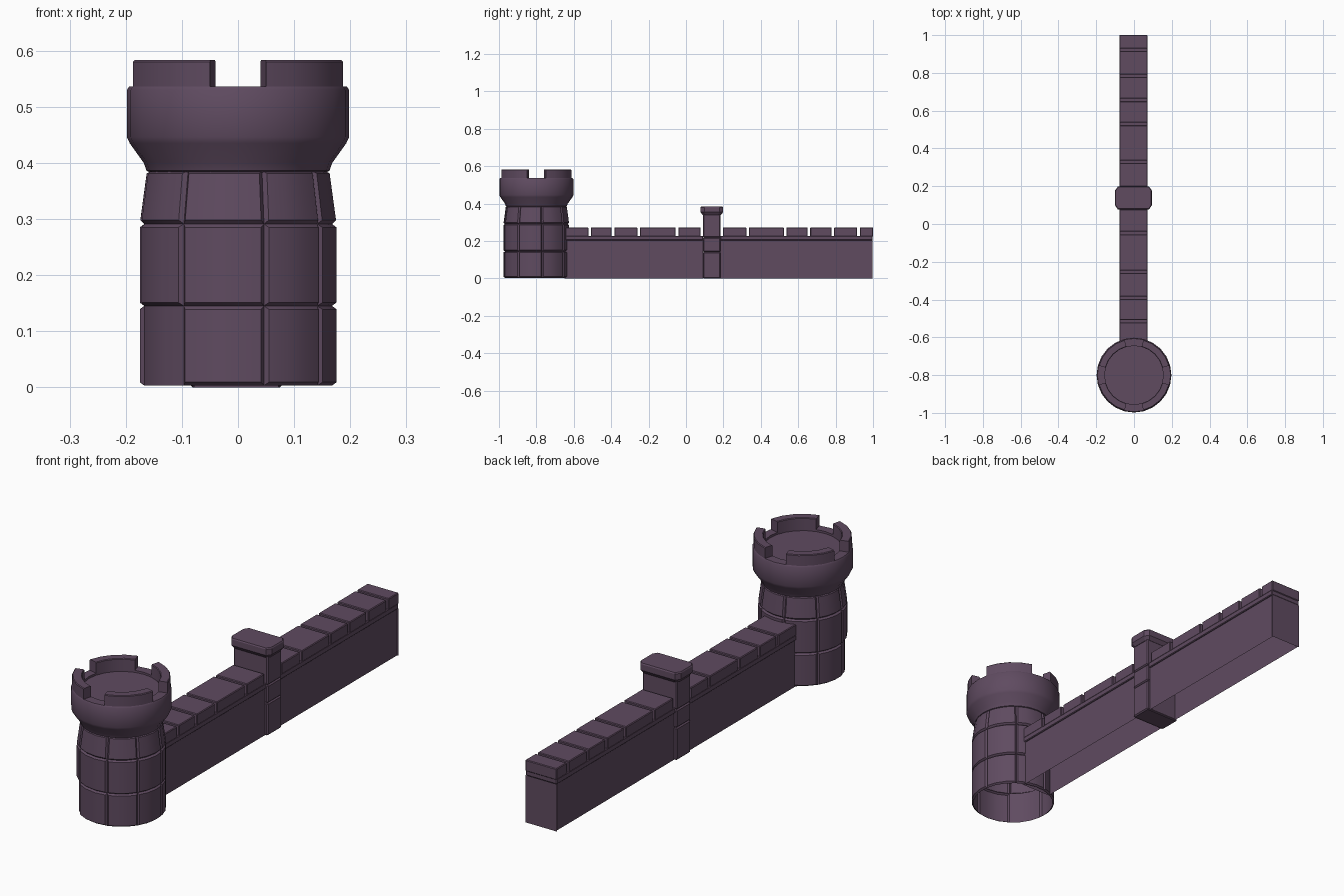
import bpy, bmesh
from math import sin, cos, radians, pi

if "Cube" in bpy.data.objects:
    bpy.data.objects.remove(bpy.data.objects["Cube"])

stone = bpy.data.materials.new("stone")
stone.diffuse_color = (0.115, 0.07, 0.118, 1)
stone.use_nodes = True
stone.node_tree.nodes["Principled BSDF"].inputs["Base Color"].default_value = stone.diffuse_color
WX = -0.003          # wall centre in x
TY = -0.8            # tower centre in y


def finish(bm, name, smooth=None):
    me = bpy.data.meshes.new(name)
    bm.to_mesh(me)
    bm.free()
    ob = bpy.data.objects.new(name, me)
    bpy.context.collection.objects.link(ob)
    me.materials.append(stone)
    if smooth:
        bpy.ops.object.select_all(action='DESELECT')
        ob.select_set(True)
        bpy.context.view_layer.objects.active = ob
        bpy.ops.object.shade_smooth_by_angle(angle=radians(smooth))
    return ob


def box(name, x, y, z, bevel=0.003):
    bm = bmesh.new()
    bmesh.ops.create_cube(bm, size=1)
    for v in bm.verts:
        v.co = [lo + (c + 0.5) * (hi - lo) for c, (lo, hi) in zip(v.co, (x, y, z))]
    if bevel:
        bmesh.ops.bevel(bm, geom=bm.edges[:], offset=bevel, segments=1,
                        affect='EDGES', profile=0.5)
    return finish(bm, name)


def raise_block(bm, faces, gap, depth):
    bmesh.ops.inset_region(bm, faces=faces, thickness=gap, depth=depth,
                           use_boundary=True, use_even_offset=True)


def polar(r, deg, z):
    a = radians(deg - 90)
    return (r * cos(a), TY + r * sin(a), z)


# Tower body: three courses of raised curved blocks, open underneath
seams = [-82, -35, 16, 57, 100, 145, 190, 235, 278]
angles, owner = [], []
for k in range(len(seams) - 1):
    a, b = seams[k], seams[k + 1]
    for i in range(3):
        angles.append(a + (b - a) * i / 3)
        owner.append(k)
bm = bmesh.new()
rings = [[bm.verts.new(polar(r, a, z)) for a in angles]
         for r, z in ((0.168, 0.003), (0.168, 0.145), (0.168, 0.291), (0.155, 0.386))]
blocks = {}
n = len(angles)
for row in range(3):
    for i in range(n):
        j = (i + 1) % n
        f = bm.faces.new((rings[row][i], rings[row][j], rings[row + 1][j], rings[row + 1][i]))
        blocks.setdefault((row, owner[i]), []).append(f)
for faces in blocks.values():
    raise_block(bm, faces, 0.006, 0.008)
finish(bm, "tower_body", 25)

# Tower head: flared collar turned from a profile, with a sunken floor
profile = [(0.155, 0.382), (0.163, 0.386), (0.168, 0.4), (0.193, 0.435), (0.198, 0.446),
           (0.198, 0.53), (0.194, 0.536), (0.155, 0.536), (0.155, 0.527)]
N = 24
bm = bmesh.new()
rings = [[bm.verts.new(polar(r, i * 360 / N, z)) for i in range(N)] for r, z in profile]
for lo, hi in zip(rings, rings[1:]):
    for i in range(N):
        j = (i + 1) % N
        bm.faces.new((lo[i], lo[j], hi[j], hi[i]))
bm.faces.new(rings[-1])
finish(bm, "tower_head", 35)

# Four curved merlons, with gaps on the axes
for q in range(4):
    bm = bmesh.new()
    section = [(0.155, 0.53), (0.194, 0.53), (0.194, 0.58), (0.191, 0.583),
               (0.158, 0.583), (0.155, 0.58)]
    loops = [[bm.verts.new(polar(r, q * 90 + 15 + 15 * s, z)) for r, z in section]
             for s in range(5)]
    m = len(section)
    for a, b in zip(loops, loops[1:]):
        for i in range(m):
            j = (i + 1) % m
            bm.faces.new((a[i], b[i], b[j], a[j]))
    bm.faces.new(loops[0])
    bm.faces.new(loops[-1][::-1])
    bmesh.ops.recalc_face_normals(bm, faces=bm.faces[:])
    finish(bm, f"tower_merlon_{q}", 35)


# Wall run: both sides in raised blocks, plain ends, open underneath
def wall(name, y0, y1, cols):
    bm = bmesh.new()
    zs = [0, 0.07, 0.137, 0.205]
    core, cells = 0.069, []
    for s in (-1, 1):
        g = [[bm.verts.new((WX + s * core, y0 + (y1 - y0) * c / cols, z))
              for c in range(cols + 1)] for z in zs]
        for r in range(3):
            for c in range(cols):
                quad = [g[r][c], g[r][c + 1], g[r + 1][c + 1], g[r + 1][c]]
                cells.append(bm.faces.new(quad if s > 0 else quad[::-1]))
    bmesh.ops.inset_individual(bm, faces=cells, thickness=0.005, depth=0.006,
                               use_even_offset=True)
    for y, d in ((y0, 1), (y1, -1)):
        w = 0.075
        pts = [(-w, 0), (w, 0), (w, 0.205), (-w, 0.205)][::d]
        bm.faces.new([bm.verts.new((WX + x, y, z)) for x, z in pts])
    finish(bm, name)
    # Course below the battlements
    box(name + "_course", (WX - 0.075, WX + 0.075), (y0, y1), (0.204, 0.228))


wall("front_wall", -0.65, 0.092, 9)
wall("back_wall", 0.183, 0.997, 10)

# Wall merlons between narrow slots
for part, cuts in (("front", [-0.66, -0.515, -0.39, -0.253, -0.048, 0.085]),
                   ("back", [0.19, 0.33, 0.53, 0.657, 0.785, 0.922, 1.007])):
    for i, (a, b) in enumerate(zip(cuts, cuts[1:])):
        box(f"{part}_wall_merlon_{i}", (WX - 0.075, WX + 0.075),
            (a + 0.007, b - 0.007), (0.224, 0.273))

# Pillar: three stacked blocks
for i, (z0, z1) in enumerate(((0, 0.141), (0.141, 0.219), (0.219, 0.35))):
    box(f"pillar_block_{i}", (WX - 0.083, WX + 0.083), (0.09, 0.185), (z0, z1), 0.005)

# Pillar cap: slab with clipped corners, flared underneath
bm = bmesh.new()
plan = [(-0.083, -0.06), (0.083, -0.06), (0.097, -0.04), (0.097, 0.04),
        (0.083, 0.06), (-0.083, 0.06), (-0.097, 0.04), (-0.097, -0.04)]
rings = [[bm.verts.new((WX + x * kx, 0.138 + y * ky, z)) for x, y in plan]
         for kx, ky, z in ((0.88, 0.8, 0.338), (1, 1, 0.354), (1, 1, 0.38), (0.97, 0.95, 0.385))]
for lo, hi in zip(rings, rings[1:]):
    for i in range(8):
        j = (i + 1) % 8
        bm.faces.new((lo[i], lo[j], hi[j], hi[i]))
bm.faces.new(rings[0][::-1])
bm.faces.new(rings[-1])
finish(bm, "pillar_cap")
